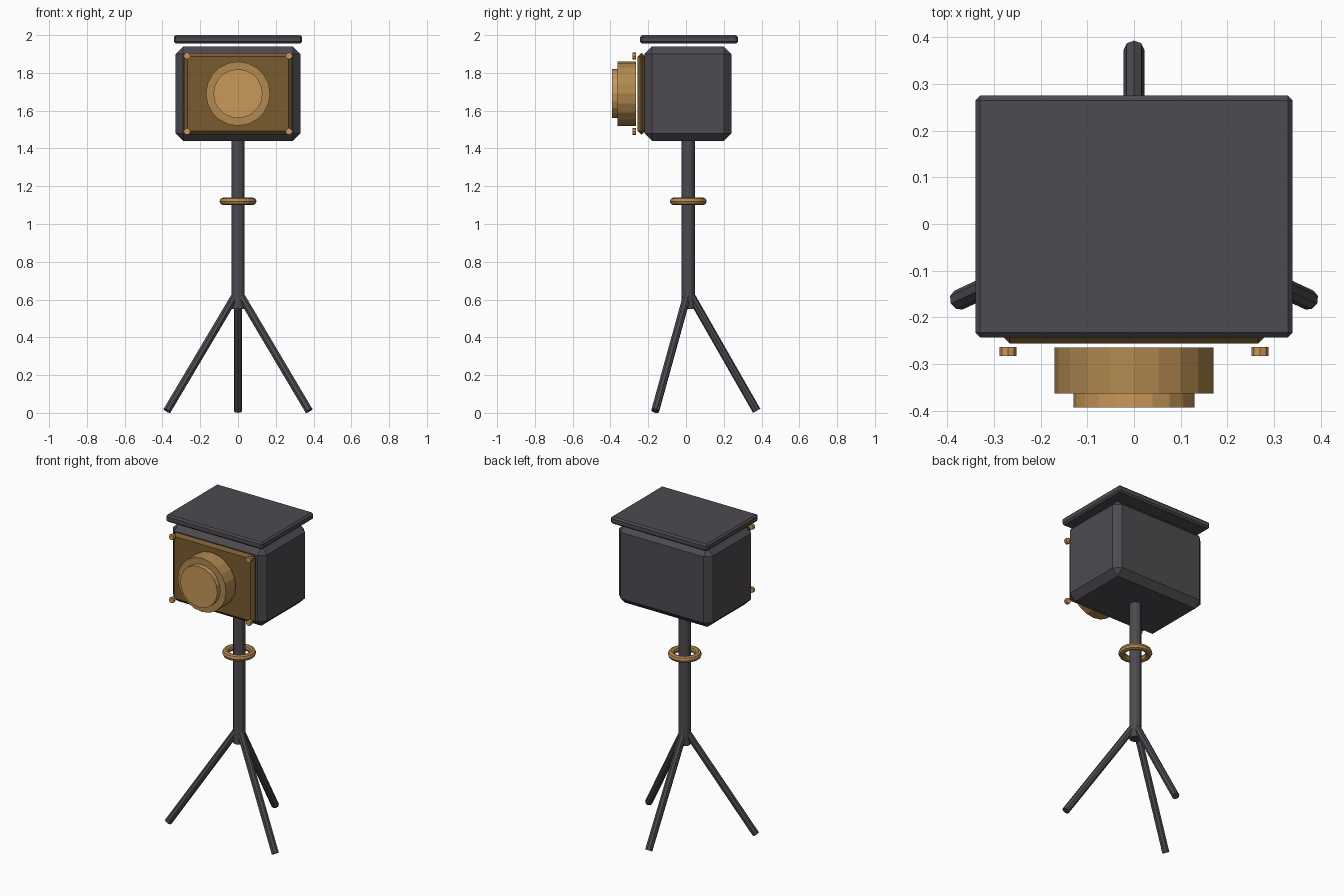
import bpy
from math import pi
from mathutils import Vector

cube = bpy.data.objects.get("Cube")
if cube:
    bpy.data.objects.remove(cube, do_unlink=True)


def material(name, rgb):
    m = bpy.data.materials.new(name)
    m.use_nodes = True
    col = (*rgb, 1)
    m.diffuse_color = col
    m.node_tree.nodes["Principled BSDF"].inputs["Base Color"].default_value = col
    return m


DARK = material("charcoal metal", (0.075, 0.069, 0.08))
PANEL = material("dark brass", (0.19, 0.105, 0.03))
BRASS = material("brass", (0.44, 0.25, 0.08))
LIGHT = material("light brass", (0.58, 0.315, 0.1))


def finish(name, mat):
    ob = bpy.context.object
    ob.name = name
    ob.data.materials.append(mat)
    return ob


def box(name, lo, hi, chamfer, mat):
    """Chamfered box between two corners."""
    lo, hi = Vector(lo), Vector(hi)
    bpy.ops.mesh.primitive_cube_add(size=1, location=(lo + hi) / 2)
    ob = finish(name, mat)
    ob.data.transform(ob.matrix_basis.to_3x3().to_4x4())
    for v in ob.data.vertices:
        v.co *= hi - lo
    mod = ob.modifiers.new("Chamfer", "BEVEL")
    mod.width = chamfer
    mod.segments = 1


def rod(name, a, b, radius, sides, mat):
    """Flat-sided cylinder from point a to point b."""
    a, b = Vector(a), Vector(b)
    axis = b - a
    bpy.ops.mesh.primitive_cylinder_add(
        vertices=sides, radius=radius, depth=axis.length, location=(a + b) / 2,
        rotation=axis.to_track_quat("Z", "Y").to_euler())
    finish(name, mat)


AXIS_Y = 0.012
LENS_Z = 1.69

# Housing, roof plate and front panel
box("housing", (-0.33, -0.22, 1.44), (0.33, 0.24, 1.94), 0.04, DARK)
box("roof_plate", (-0.34, -0.243, 1.955), (0.34, 0.275, 2.0), 0.01, DARK)
box("front_panel", (-0.285, -0.256, 1.475), (0.285, -0.215, 1.905), 0.018, PANEL)

# Stepped lens
rod("lens_barrel", (0, -0.265, LENS_Z), (0, -0.363, LENS_Z), 0.17, 20, BRASS)
rod("lens_front", (0, -0.355, LENS_Z), (0, -0.393, LENS_Z), 0.13, 20, LIGHT)

# Corner screws
for side, sx in (("right", -0.27), ("left", 0.27)):
    for level, sz in (("lower", -0.2), ("upper", 0.2)):
        rod(f"{level}_{side}_screw", (sx, -0.264, LENS_Z + sz),
            (sx, -0.283, LENS_Z + sz), 0.018, 8, LIGHT)

# Pole and collar ring
rod("pole", (0, AXIS_Y, 0.55), (0, AXIS_Y, 1.46), 0.035, 12, DARK)
bpy.ops.mesh.primitive_torus_add(location=(0, AXIS_Y, 1.12), major_radius=0.078,
                                 minor_radius=0.02, major_segments=20, minor_segments=8)
finish("collar_ring", BRASS)

# Tripod legs
for name, x, y in (("right_leg", -0.376, -0.163), ("left_leg", 0.376, -0.163),
                   ("back_leg", 0, 0.374)):
    rod(name, (0, AXIS_Y, 0.645), (x, y, 0.011), 0.022, 8, DARK)
